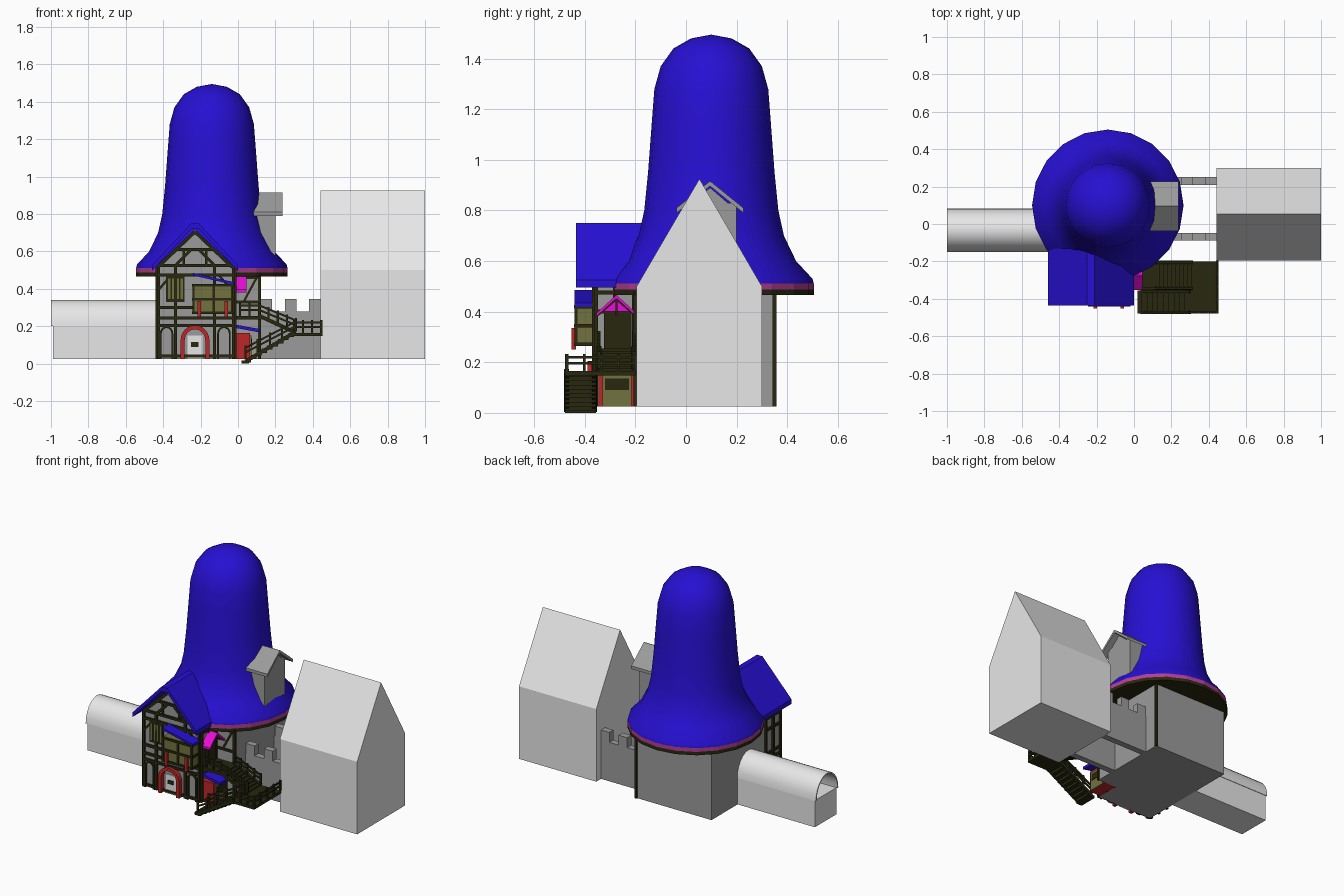
import bpy, bmesh
from math import pi, sin, cos
from mathutils import Vector, Matrix

default_cube = bpy.data.objects.get("Cube")
if default_cube:
    bpy.data.objects.remove(default_cube, do_unlink=True)


def material(name, *rgb):
    mat = bpy.data.materials.new(name)
    mat.use_nodes = True
    mat.diffuse_color = (*rgb, 1)
    mat.node_tree.nodes["Principled BSDF"].inputs["Base Color"].default_value = (*rgb, 1)
    return mat


plaster = material("pale plaster", .8, .8, .8)
stone = material("grey stone", .33, .33, .33)
blue = material("blue roof", .02, .005, .65)
wood = material("dark timber", .02, .02, .005)
red = material("red paint", .5, .02, .02)
olive = material("olive panel", .17, .17, .05)
magenta = material("magenta awning", .9, .005, .75)
pink = material("pink band", .45, .05, .28)


def finish(name, bm, mat, smooth=False):
    bmesh.ops.recalc_face_normals(bm, faces=bm.faces)
    mesh = bpy.data.meshes.new(name)
    bm.to_mesh(mesh)
    bm.free()
    mesh.materials.append(mat)
    obj = bpy.data.objects.new(name, mesh)
    bpy.context.collection.objects.link(obj)
    if smooth:
        bpy.ops.object.select_all(action="DESELECT")
        obj.select_set(True)
        bpy.context.view_layer.objects.active = obj
        bpy.ops.object.shade_smooth_by_angle()
    return obj


def box(name, mat, xs, ys, zs):
    bm = bmesh.new()
    bmesh.ops.create_cube(bm, size=1)
    low, high = Vector(next(zip(xs, ys, zs))), Vector((xs[1], ys[1], zs[1]))
    bmesh.ops.scale(bm, vec=high - low, verts=bm.verts)
    bmesh.ops.translate(bm, vec=(low + high) / 2, verts=bm.verts)
    return finish(name, bm, mat)


def beam(name, start, end, width=.016, mat=wood):
    start, end = Vector(start), Vector(end)
    run = end - start
    bm = bmesh.new()
    bmesh.ops.create_cube(bm, size=1)
    bmesh.ops.scale(bm, vec=(width, width, run.length), verts=bm.verts)
    turn = run.to_track_quat("Z", "Y").to_matrix().to_4x4()
    bmesh.ops.transform(bm, matrix=Matrix.Translation((start + end) / 2) @ turn, verts=bm.verts)
    return finish(name, bm, mat)


def prism(name, mat, profile, axis, span, smooth=False):
    """Extrude a (horizontal, z) profile along x or y."""
    bm = bmesh.new()
    rings = [[bm.verts.new((d, u, v) if axis == "x" else (u, d, v)) for u, v in profile] for d in span]
    for ring in rings:
        bm.faces.new(ring)
    for i in range(len(profile)):
        bm.faces.new((rings[0][i - 1], rings[0][i], rings[1][i], rings[1][i - 1]))
    return finish(name, bm, mat, smooth)


def arch(name, mat, centre, base, spring, radius, rise, thick, axis, span, smooth=False):
    def curve(r, h):
        arc = [(centre + r * cos(pi * i / 12), spring + h * sin(pi * i / 12)) for i in range(13)]
        legs = spring > base
        return [(centre + r, base)] * legs + arc + [(centre - r, base)] * legs
    outline = curve(radius, rise) + curve(radius - thick, rise - thick)[::-1]
    return prism(name, mat, outline, axis, span, smooth)


def chevron(name, mat, centre, half, eave, apex, thick, axis, span, flat=.002):
    outer = [(centre - half, eave), (centre - flat, apex), (centre + flat, apex), (centre + half, eave)]
    return prism(name, mat, outer + [(u, v - thick) for u, v in outer[::-1]], axis, span)


def slab(name, mat, start, end, thick, span):
    lower = [(x, z - thick) for x, z in (end, start)]
    return prism(name, mat, [start, end] + lower, "y", span)


GROUND, BRIM = .025, .48
WEST, INNER, EAST = -.43, -.02, .115      # house walls across x
FRONT, PORCH, BACK = -.36, -.2, .35       # house walls along y
RIDGE = -.23
FACE = FRONT - .004

# House body and gabled front wing
box("house_body", stone, (WEST, EAST), (PORCH, BACK), (GROUND, BRIM))
gable = [(WEST, GROUND), (INNER, GROUND), (INNER, .515), (RIDGE, .715), (WEST, .515)]
prism("front_wing", stone, gable, "y", (FRONT, PORCH))
chevron("wing_roof", blue, RIDGE, .23, .525, .75, .03, "y", (-.435, -.13), flat=.02)

# Tall bell-shaped roof, lathed from its profile
profile = [(.405, .51), (.4, .53), (.335, .6), (.287, .7), (.265, .8), (.25, .95), (.235, 1.15),
           (.225, 1.28), (.2, 1.37), (.15, 1.44), (.08, 1.48), (0, 1.495)]
HUB = Vector((-.14, .1, 0))
bm = bmesh.new()
points = [bm.verts.new(HUB + Vector((r, 0, z))) for r, z in profile]
edges = [bm.edges.new(pair) for pair in zip(points, points[1:])]
bmesh.ops.spin(bm, geom=points + edges, cent=HUB, axis=(0, 0, 1), angle=2 * pi, steps=20)
bmesh.ops.remove_doubles(bm, verts=bm.verts, dist=.0005)
finish("bell_roof", bm, blue, smooth=True)
for name, mat, low, high in (("roof_band", pink, .487, .512), ("roof_rim", wood, .465, .488)):
    bm = bmesh.new()
    bmesh.ops.create_cone(bm, cap_ends=True, segments=20, radius1=.405, radius2=.405, depth=high - low,
                          matrix=Matrix.Translation(HUB + Vector((0, 0, (low + high) / 2))))
    finish(name, bm, mat)

# Small tower on the brim
box("tower_body", stone, (0, .2), (-.01, .2), (.5, .83))
prism("tower_gable", stone, [(-.01, .8), (.2, .8), (.095, .89)], "x", (.05, .2))
chevron("tower_roof", stone, .095, .132, .81, .915, .02, "x", (.05, .238))

# Large annex, vaulted passage and battlement walls
prism("annex", plaster, [(-.195, GROUND), (.3, GROUND), (.3, .5), (.053, .925), (-.195, .5)], "x", (.44, 1))
box("passage_walls", plaster, (-.99, WEST), (-.145, .08), (GROUND, .2))
arch("passage_vault", plaster, -.0325, .2, .2, .116, .14, .008, "x", (-1, WEST), smooth=True)
for side, y in (("front", -.068), ("back", .23)):
    ys = (y - .021, y + .021)
    box(side + "_battlement_wall", stone, (EAST, .44), ys, (GROUND, .28))
    for x in (.12, .25, .38):
        box(side + "_merlon", stone, (x, x + .063), ys, (.28, .345))

# Timber framing on the wing
for x in (WEST + .005, -.335, -.125, INNER - .005):
    beam("front_post", (x, FACE, GROUND), (x, FACE, .52))
for z in (.04, .205, .245, .3, .475, .525):
    beam("front_rail", (WEST, FACE, z), (INNER, FACE, z))
beam("collar_beam", (-.33, FACE, .61), (-.13, FACE, .61))
for side in (-1, 1):
    beam("gable_edge", (RIDGE + side * .2, FACE, .515), (RIDGE, FACE, .705), .018)
    beam("gable_brace", (RIDGE + side * .02, FACE, .61), (RIDGE + side * .1, FACE, .53))
    beam("gable_strut", (RIDGE + side * .06, FACE, .53), (RIDGE + side * .06, FACE, .61), .012)
    beam("wall_brace", (RIDGE + side * .19, FACE, .4), (RIDGE + side * .13, FACE, .47), .012)
for side, x in (("west", WEST - .004), ("inner", INNER + .004)):
    for y in (FRONT + .005, -.28, PORCH - .005):
        beam(side + "_post", (x, y, GROUND), (x, y, .51))
    for z in (.205, .245, .4, .475):
        beam(side + "_rail", (x, FRONT, z), (x, PORCH, z))
for y in (PORCH, BACK):
    beam("corner_post", (EAST, y, GROUND), (EAST, y, BRIM))
for z in (.245, .33, .46):
    beam("porch_rail", (INNER, PORCH, z), (EAST, PORCH, z))
beam("porch_brace", (.03, PORCH, .33), (.1, PORCH, .46), .012)

# Arched entrance and ground floor arches
arch("entrance_arch", red, RIDGE, GROUND, .125, .077, .08, .022, "y", (FRONT - .03, FRONT))
box("entrance_door", plaster, (RIDGE - .04, RIDGE + .04), (FRONT - .008, FRONT), (GROUND, .15))
box("door_window", wood, (RIDGE - .02, RIDGE + .02), (FRONT - .012, FRONT), (.09, .115))
for x in (-.382, -.075):
    arch("arcade_arch", wood, x, GROUND, .16, .036, .04, .01, "y", (FRONT - .014, FRONT))

# Upper casement window
box("casement_frame", wood, (-.385, -.285), (FRONT - .008, FRONT), (.33, .465))
for x in (-.375, -.33):
    box("casement_pane", olive, (x, x + .036), (FRONT - .012, FRONT), (.345, .455))
    beam("casement_bar", (x + .018, FRONT - .012, .345), (x + .018, FRONT - .012, .455), .008)

# Bay window with its slanted roof and red brackets
BAY = -.435
box("bay", olive, (-.24, INNER - .01), (BAY, FRONT), (.27, .425))
for z in (.272, .345, .42):
    beam("bay_rail", (-.245, BAY, z), (INNER - .005, BAY, z), .014)
    beam("bay_side_rail", (INNER - .01, BAY, z), (INNER - .01, FRONT, z), .014)
for x in (-.238, -.13, INNER - .012):
    beam("bay_post", (x, BAY, .27), (x, BAY, .425), .013)
for x in (-.208, -.062):
    beam("bay_bracket", (x, BAY - .008, .25), (x, BAY - .008, .335), .018, red)
slab("bay_roof", blue, (-.24, .485), (INNER, .435), .014, (-.44, FRONT))

# Side porch: red door, olive shop panel and awnings
SHOP = .065
box("red_door", red, (INNER, SHOP), (-.345, PORCH), (GROUND, .165))
box("shop_panel", olive, (SHOP, SHOP + .006), (-.33, -.215), (GROUND, .15))
box("shop_window", wood, (SHOP, SHOP + .009), (-.32, -.225), (.09, .135))
slab("porch_awning", blue, (INNER, .21), (EAST, .185), .018, (-.35, PORCH))
box("balcony_deck", wood, (INNER, EAST + .01), (-.35, PORCH), (.235, .255))
box("balcony_door", wood, (INNER, INNER + .009), (-.325, -.215), (.255, .41))
prism("awning_gable", magenta, [(-.345, .4), (-.205, .4), (-.275, .455)], "x", (INNER, .005))
chevron("door_awning", magenta, -.275, .078, .395, .465, .014, "x", (INNER, .045))
for y in (-.35, -.275, PORCH):
    beam("awning_strut", (.008, y, .385), (.008, -.275, .45), .008)


# Two flights of timber stairs with a landing
def railing(name, start, end, count=5, height=.062):
    start, end, lift = Vector(start), Vector(end), Vector((0, 0, height))
    for i in range(count):
        foot = start.lerp(end, i / (count - 1))
        beam(name + "_post", foot, foot + lift * 1.1, .011)
    for level in (.5, .9):
        beam(name + "_rail", start + lift * level, end + lift * level, .01)


def flight(name, bottom, top, ys, steps=9):
    (x, z), (end_x, end_z) = bottom, top
    dx, dz = (end_x - x) / steps, (end_z - z) / steps
    for i in range(steps):
        left, right = sorted((x + i * dx, x + (i + 1) * dx))
        box(name + "_step", wood, (left, right), ys, (z + (i - .3) * dz, z + (i + 1) * dz))
    for y in (ys[0] + .006, ys[1] - .006):
        beam(name + "_stringer", (x, y, z), (end_x, y, end_z), .02)
        railing(name, (x, y, z + dz), (end_x, y, end_z))


LANDING = .165
flight("lower_flight", (.04, .012), (.3, LANDING), (-.478, -.355))
flight("upper_flight", (.31, LANDING), (EAST, .255), (-.35, PORCH))
box("stair_foot", wood, (.02, .06), (-.478, -.355), (0, .018))
box("landing", wood, (.3, .452), (-.478, PORCH), (.148, LANDING))
railing("landing_end", (.445, -.47, LANDING), (.445, PORCH, LANDING))
railing("landing_front", (.3, -.472, LANDING), (.445, -.472, LANDING), 4)
railing("balcony", (.01, -.345, .255), (EAST, -.345, .255), 3)
